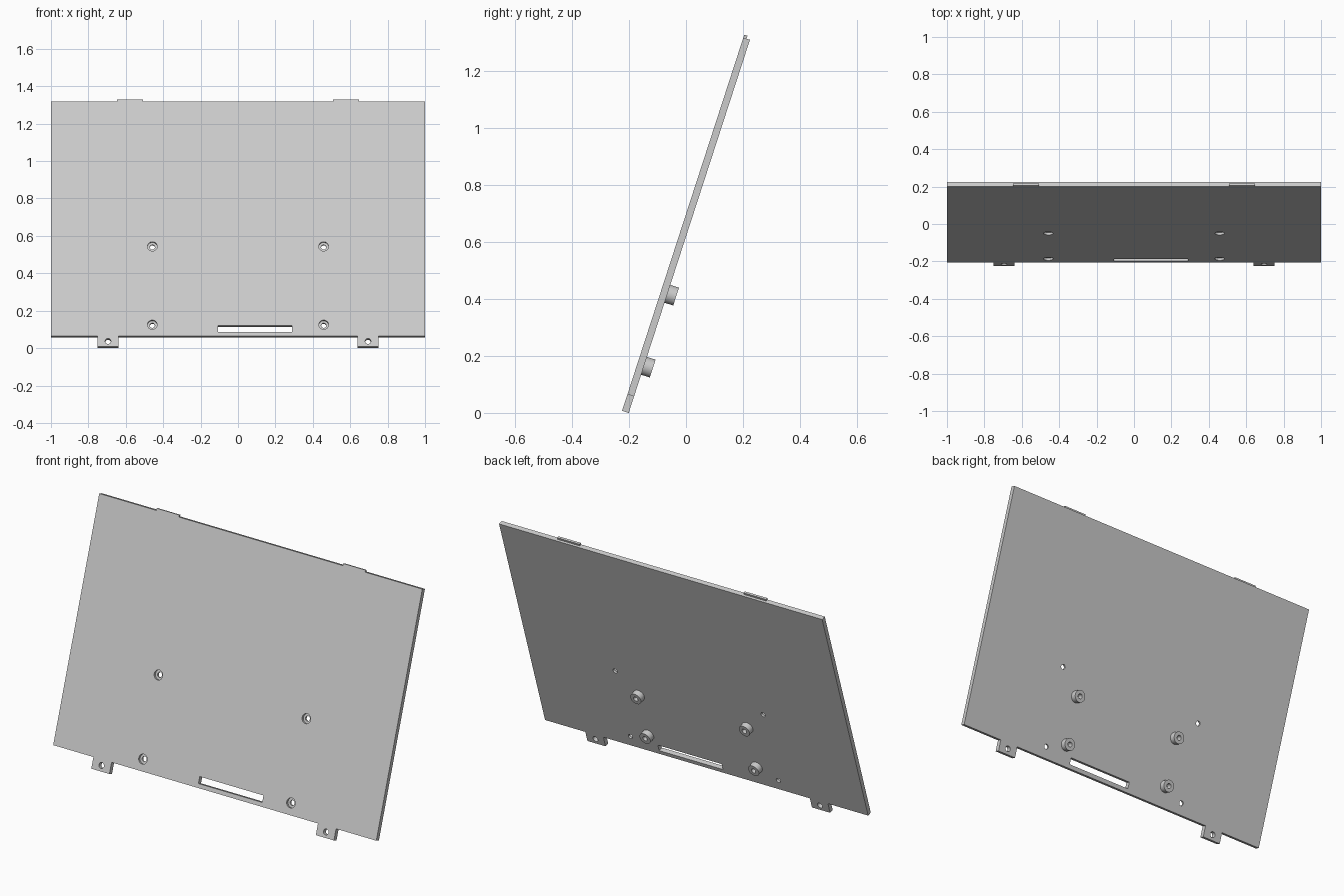
import bpy, math
from mathutils import Matrix

if "Cube" in bpy.data.objects:
    bpy.data.objects.remove(bpy.data.objects["Cube"], do_unlink=True)

THICK = 0.0245
# Panel frame: x across, y from front face to back, z up along the panel
LEAN = Matrix.Translation((0, -0.2245, 0.0075)) @ Matrix.Rotation(math.radians(-18), 4, 'X')

grey = bpy.data.materials.new("light_grey")
grey.use_nodes = True
colour = (0.6, 0.6, 0.6, 1)
grey.diffuse_color = colour
grey.node_tree.nodes["Principled BSDF"].inputs["Base Color"].default_value = colour


def box(name, x0, x1, y0, y1, z0, z1):
    bpy.ops.mesh.primitive_cube_add(size=1)
    ob = bpy.context.object
    ob.name = name
    ob.data.transform(Matrix.Translation(((x0 + x1) / 2, (y0 + y1) / 2, (z0 + z1) / 2))
                      @ Matrix.Diagonal((x1 - x0, y1 - y0, z1 - z0, 1)))
    return ob


def rod(name, x, z, r, y0, y1):
    bpy.ops.mesh.primitive_cylinder_add(vertices=32, radius=r, depth=y1 - y0)
    ob = bpy.context.object
    ob.name = name
    ob.data.transform(Matrix.Translation((x, (y0 + y1) / 2, z))
                      @ Matrix.Rotation(math.pi / 2, 4, 'X'))
    return ob


def cut(ob, cutters):
    bpy.context.view_layer.objects.active = ob
    for c in cutters:
        mod = ob.modifiers.new("cut", 'BOOLEAN')
        mod.operation = 'DIFFERENCE'
        mod.solver = 'EXACT'
        mod.object = c
        bpy.ops.object.modifier_apply(modifier=mod.name)
        bpy.data.objects.remove(c, do_unlink=True)


def finish(ob):
    ob.data.materials.clear()
    ob.data.materials.append(grey)
    ob.data.transform(LEAN)
    bpy.ops.object.select_all(action='DESELECT')
    ob.select_set(True)
    bpy.context.view_layer.objects.active = ob
    bpy.ops.object.shade_smooth_by_angle(angle=math.radians(30))


# Main panel with a cable slot and four counterbored screw holes
panel = box("panel", -1, 1, 0, THICK, 0.061, 1.378)
holes = [box("slot_cutter", -0.106, 0.289, -0.1, 0.1, 0.0836, 0.12)]
for x in (-0.458, 0.458):
    for z in (0.1235, 0.564):
        holes.append(rod("bore_cutter", x, z, 0.026, -0.1, 0.013))
        holes.append(rod("screw_cutter", x, z, 0.0135, -0.1, 0.1))
cut(panel, holes)
finish(panel)

for side, s in (("left", 1), ("right", -1)):
    # Thin locating tab on the top edge
    x0, x1 = sorted((s * 0.508, s * 0.646))
    finish(box(side + "_top_tab", x0, x1, 0, 0.012, 1.378, 1.389))

    # Full thickness foot with a screw hole
    x0, x1 = sorted((s * 0.639, s * 0.751))
    foot = box(side + "_foot", x0, x1, 0, THICK, 0, 0.061)
    cut(foot, [rod("foot_cutter", s * 0.695, 0.031, 0.0155, -0.1, 0.1)])
    finish(foot)

    # Hollow standoffs on the back
    for level, z in (("lower", 0.174), ("upper", 0.44)):
        post = rod(f"{side}_{level}_standoff", s * 0.336, z, 0.033, THICK, THICK + 0.032)
        cut(post, [rod("post_cutter", s * 0.336, z, 0.0135, 0, 0.1)])
        finish(post)
